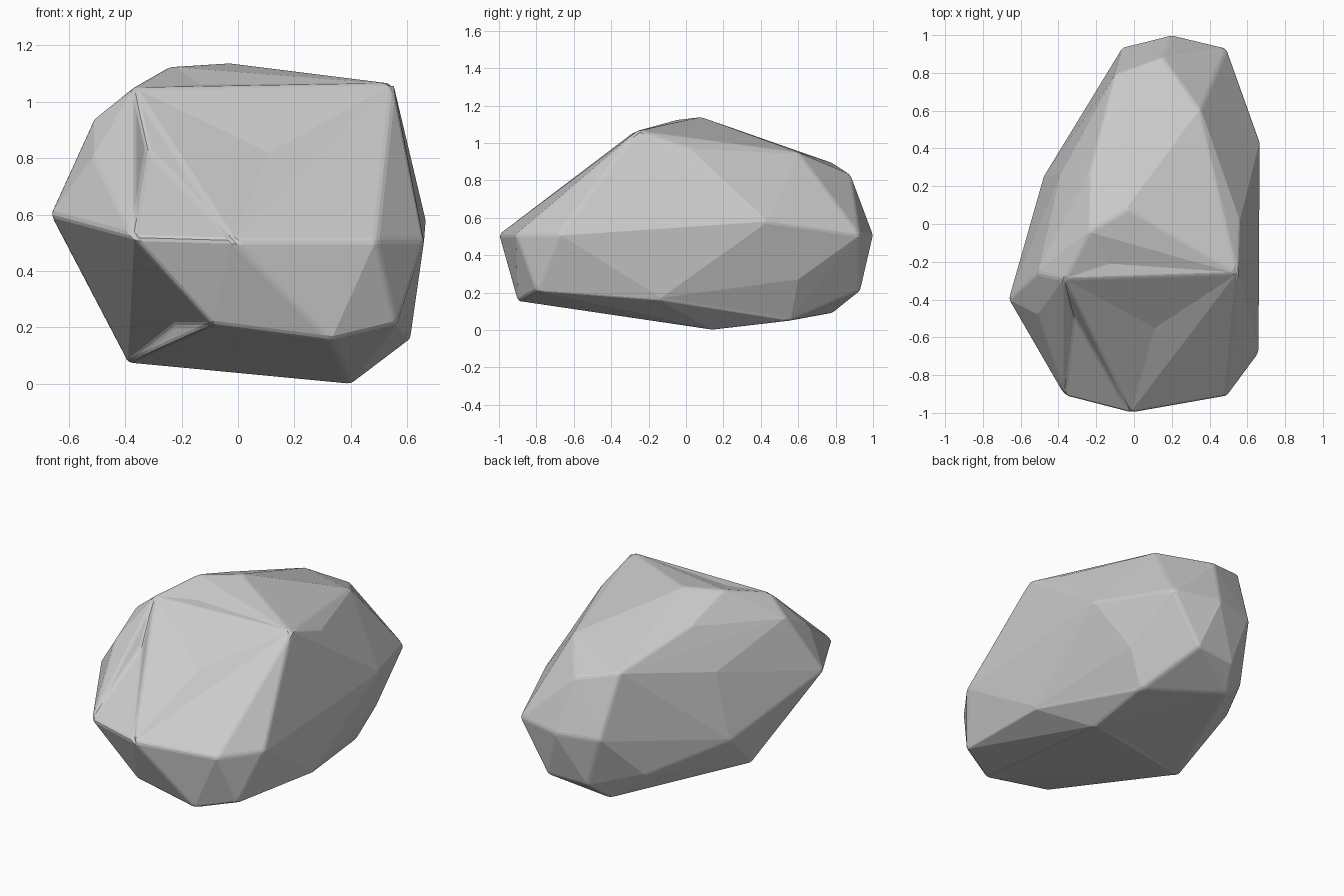
import bpy, bmesh
from mathutils import Vector

if "Cube" in bpy.data.objects:
    bpy.data.objects.remove(bpy.data.objects["Cube"])

# Corner points of the boulder, grouped by region
front = [(-.02, -1, .51), (.49, -.91, .51), (-.37, -.91, .52), (.33, -.9, .155),
         (-.09, -.86, .21), (.56, -.8, .21), (.66, -.68, .51), (.11, -.55, .82),
         (-.32, -.48, .83), (-.51, -.48, .81), (-.665, -.4, .6)]
crown = [(.55, -.26, 1.065), (-.13, -.21, 1.06), (-.37, -.29, 1.05), (-.51, -.26, .94),
         (-.03, .08, 1.138), (-.24, -.04, 1.125), (.56, .02, .97), (.35, .6, .95),
         (.15, .88, .83), (-.1, .79, .89), (-.23, .29, 1.02), (-.39, .26, .77)]
back = [(.665, .44, .58), (.49, .93, .51), (.2, 1, .51), (-.06, .935, .51),
        (-.48, .25, .36), (.3, .93, .21), (.04, .91, .2), (-.2, .69, .24)]
base = [(.61, -.14, .16), (.4, .14, 0), (.53, .6, .27), (.42, .56, .05),
        (-.03, .78, .09), (-.39, -.08, .075), (.14, .1, .03), (-.22, -.52, .21)]
points = [Vector(p) for p in front + crown + back + base]
centre = Vector((0, 0, .55))

# Skin the points: dented points are lifted until a hull reaches them, then put back
lift = [1.0] * len(points)
for step in range(120):
    bm = bmesh.new()
    verts = [bm.verts.new(centre + (p - centre) * k) for p, k in zip(points, lift)]
    bmesh.ops.convex_hull(bm, input=verts, use_existing_faces=False)
    used = [len(v.link_faces) > 0 for v in verts]
    if all(used):
        break
    lift = [k if u else k * 1.01 for k, u in zip(lift, used)]
    bm.free()
for v, p in zip(verts, points):
    v.co = p
bmesh.ops.delete(bm, geom=[v for v in verts if not v.link_faces], context='VERTS')
bmesh.ops.recalc_face_normals(bm, faces=bm.faces)

mesh = bpy.data.meshes.new("boulder")
bm.to_mesh(mesh)
bm.free()
boulder = bpy.data.objects.new("boulder", mesh)
bpy.context.collection.objects.link(boulder)

# Slightly worn edges
bevel = boulder.modifiers.new("worn_edges", 'BEVEL')
bevel.width = .014
bevel.segments = 2
bevel.limit_method = 'ANGLE'
bevel.angle_limit = .35
